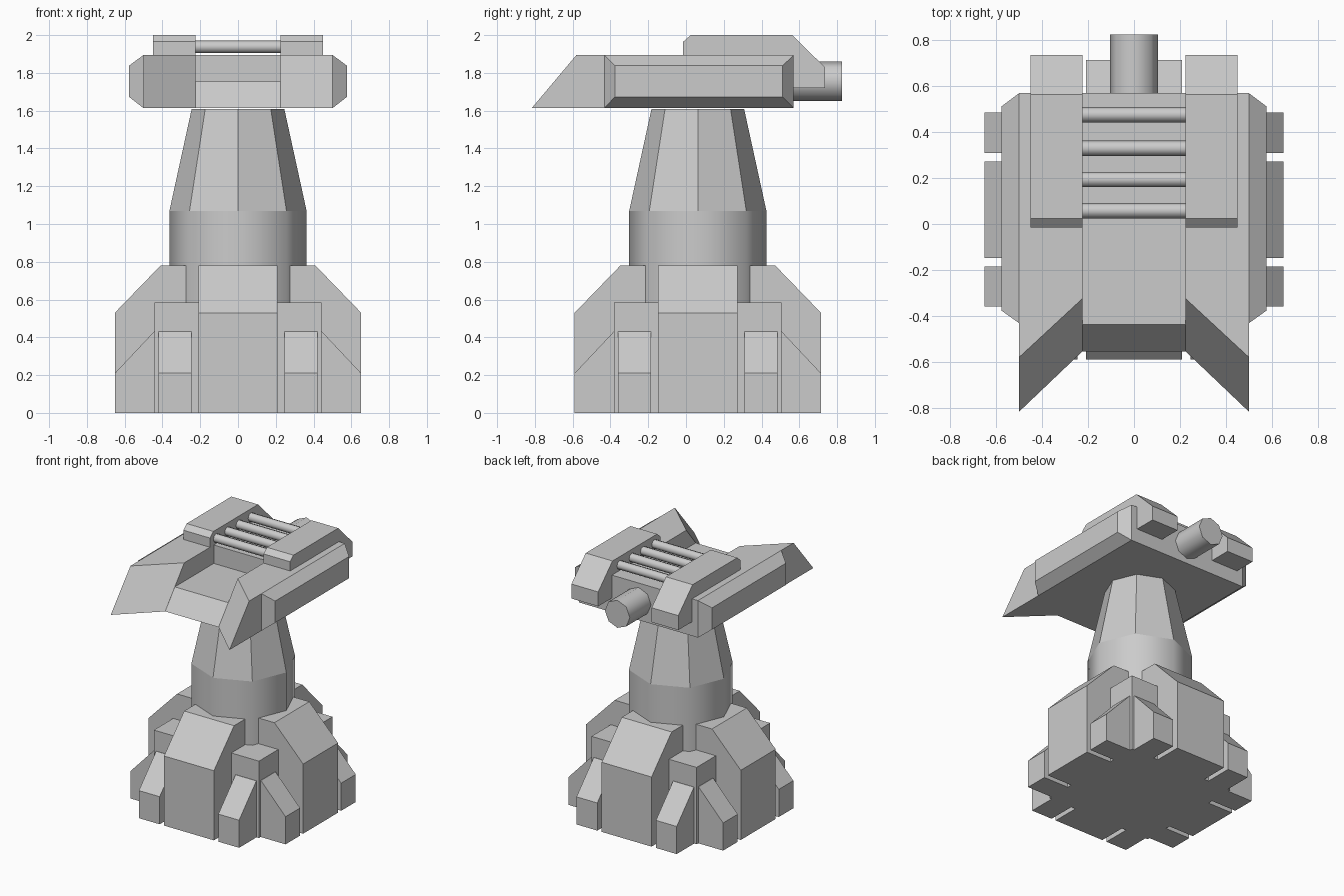
import bpy, bmesh
from math import radians, pi
from mathutils import Matrix, Vector

if "Cube" in bpy.data.objects:
    bpy.data.objects.remove(bpy.data.objects["Cube"])

CY = 0.0625          # y centre of base and neck


def loft(name, a, b, matrix=Matrix()):
    """Closed solid between two point rings of equal length."""
    bm = bmesh.new()
    va = [bm.verts.new(matrix @ Vector(p)) for p in a]
    vb = [bm.verts.new(matrix @ Vector(p)) for p in b]
    n = len(va)
    bm.faces.new(va)
    bm.faces.new(vb)
    for i in range(n):
        j = (i + 1) % n
        bm.faces.new((va[i], va[j], vb[j], vb[i]))
    bmesh.ops.recalc_face_normals(bm, faces=bm.faces)
    mesh = bpy.data.meshes.new(name)
    bm.to_mesh(mesh)
    bm.free()
    ob = bpy.data.objects.new(name, mesh)
    bpy.context.collection.objects.link(ob)
    return ob


def yz(profile, x):
    return [(x, y, z) for y, z in profile]


def octagon(name, r1, r2, depth, loc, rot=(0, 0, 0), smooth=True):
    """Eight-sided cylinder or cone."""
    bpy.ops.mesh.primitive_cone_add(vertices=8, radius1=r1, radius2=r2,
                                    depth=depth, location=loc, rotation=rot)
    ob = bpy.context.object
    ob.name = name
    if smooth:
        bpy.ops.object.shade_smooth_by_angle(angle=radians(50))
    return ob


# Base core, showing as the four corner boxes
bpy.ops.mesh.primitive_cube_add(size=1, location=(0, CY, 0.2925))
core = bpy.context.object
core.name = "base_core"
core.scale = (0.885, 0.885, 0.585)

# Four buttresses, each with a pair of small feet
buttress = [(0.25, 0), (0.652, 0), (0.652, 0.53), (0.41, 0.78), (0.25, 0.78)]
foot = [(0.40, 0), (0.652, 0), (0.652, 0.21), (0.445, 0.43), (0.40, 0.43)]
for k in range(4):
    m = Matrix.Translation((0, CY, 0)) @ Matrix.Rotation(k * pi / 2, 4, 'Z')
    loft(f"buttress_{k}", yz(buttress, -0.21), yz(buttress, 0.21), m)
    for s in (-1, 1):
        loft(f"foot_{k}_{'left' if s < 0 else 'right'}",
             yz(foot, s * 0.247), yz(foot, s * 0.422), m)

# Neck collar and tapered neck
octagon("neck_collar", 0.363, 0.363, 0.57, (0, CY, 0.785))
octagon("neck_taper", 0.363, 0.245, 0.54, (0, CY, 1.34), smooth=False)

# Head centre with a sloped front channel
LO, HI, FLOOR = 1.613, 1.895, 1.755
centre = [(-0.555, LO), (0.57, LO), (0.57, HI), (0.03, HI),
          (0.03, FLOOR), (-0.438, FLOOR)]
loft("head_centre", yz(centre, -0.225), yz(centre, 0.225))

# Head sides: swept horns, bevelled side panels, raised hoods
horn_in = [(-0.555, LO), (0.57, LO), (0.57, HI), (-0.325, HI)]
horn_out = [(-0.817, LO), (0.57, LO), (0.57, HI), (-0.58, HI)]
panel_in = [(-0.432, LO), (0.57, LO), (0.57, HI), (-0.432, HI)]
panel_out = [(-0.377, 1.673), (0.512, 1.673), (0.512, 1.838), (-0.377, 1.838)]
hood = [(-0.015, 1.88), (-0.015, 1.965), (0.025, 2.0), (0.563, 2.0),
        (0.735, 1.83), (0.735, 1.72), (0.55, 1.72), (0.55, 1.88)]
for s, side in ((-1, "left"), (1, "right")):
    loft(f"horn_{side}", yz(horn_in, s * 0.225), yz(horn_out, s * 0.5))
    loft(f"side_panel_{side}", yz(panel_in, s * 0.5), yz(panel_out, s * 0.577))
    loft(f"hood_{side}", yz(hood, s * 0.225), yz(hood, s * 0.45))

# Cross rods between the hoods
for i, y in enumerate((0.058, 0.194, 0.33, 0.476)):
    octagon(f"cross_rod_{i}", 0.033, 0.033, 0.46, (0, y, 1.938), (0, pi / 2, 0))

# Rear barrel
octagon("rear_barrel", 0.105, 0.105, 0.305, (0, 0.6725, 1.756), (pi / 2, 0, 0))
